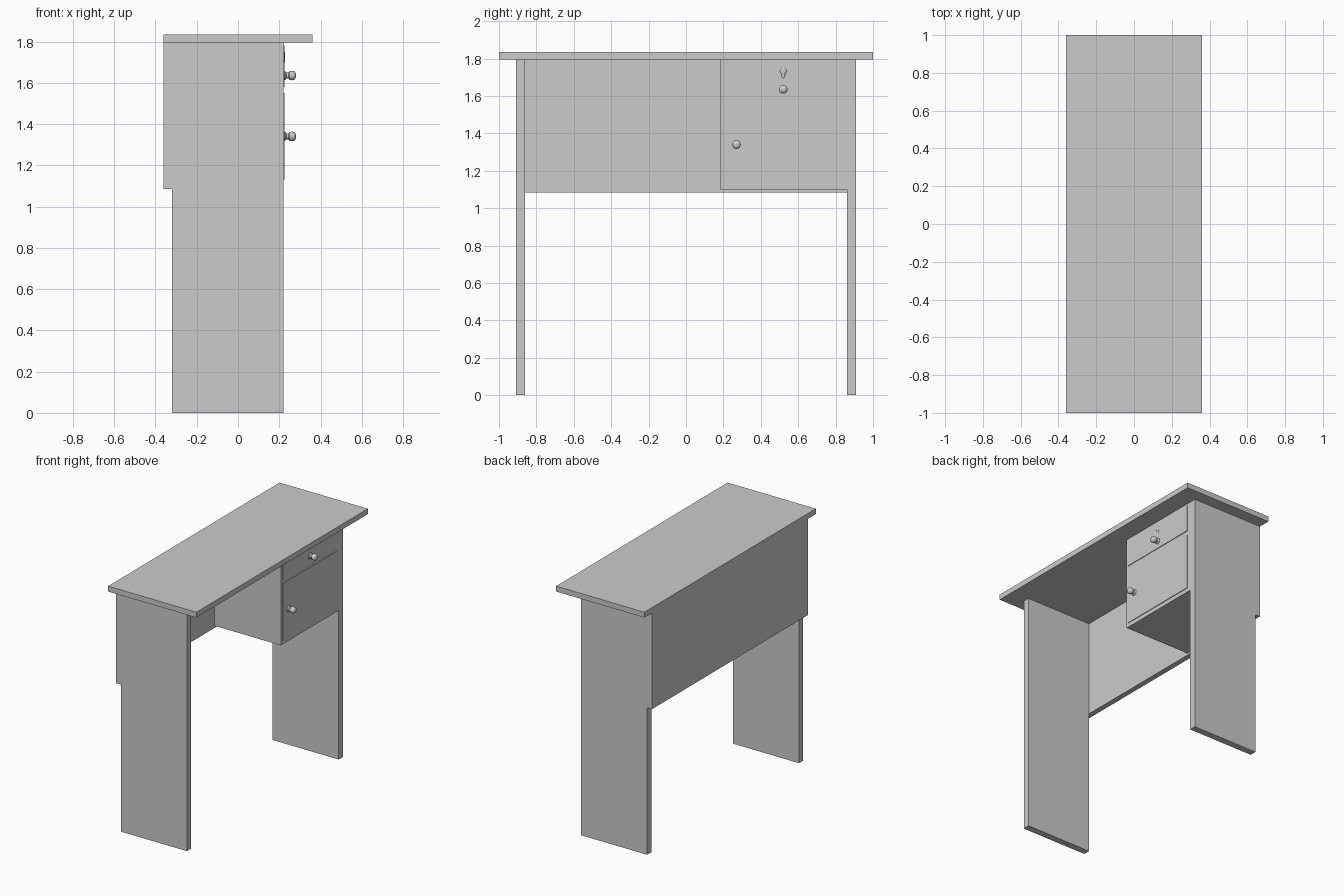
import bpy, bmesh, math
from mathutils import Matrix

if "Cube" in bpy.data.objects:
    bpy.data.objects.remove(bpy.data.objects["Cube"])


def finish(name, bm, smooth=False):
    bmesh.ops.recalc_face_normals(bm, faces=bm.faces)
    me = bpy.data.meshes.new(name)
    bm.to_mesh(me)
    bm.free()
    ob = bpy.data.objects.new(name, me)
    bpy.context.collection.objects.link(ob)
    if smooth:
        bpy.ops.object.select_all(action='DESELECT')
        ob.select_set(True)
        bpy.context.view_layer.objects.active = ob
        bpy.ops.object.shade_smooth_by_angle(angle=math.radians(40))
    return ob


def box(name, x, y, z):
    bm = bmesh.new()
    bmesh.ops.create_cube(bm, size=1)
    for v in bm.verts:
        v.co = [r[0] + (c + 0.5) * (r[1] - r[0]) for c, r in zip(v.co, (x, y, z))]
    return finish(name, bm)


def knob(name, y, z):
    # profile of (distance out from the front, radius), spun about x
    profile = [(0, 0), (0, .022), (.006, .022), (.012, .015), (.022, .015),
               (.028, .022), (.045, .023), (.053, .019), (.058, .010), (.060, 0)]
    bm = bmesh.new()
    vs = [bm.verts.new((px, 0, r)) for px, r in profile]
    es = [bm.edges.new(p) for p in zip(vs, vs[1:])]
    bmesh.ops.spin(bm, geom=vs + es, cent=(0, 0, 0), axis=(1, 0, 0),
                   angle=math.tau, steps=24)
    bmesh.ops.remove_doubles(bm, verts=bm.verts, dist=1e-5)
    bmesh.ops.translate(bm, verts=bm.verts, vec=(.222, y, z))
    return finish(name, bm, True)


# Table top, side legs and back panel
box("table_top", (-.36, .36), (-1, 1), (1.795, 1.835))
for name, s in (("left_leg", -1), ("right_leg", 1)):
    box(name, (-.32, .22), sorted((s * .86, s * .91)), (0, 1.795))
box("back_panel", (-.36, -.32), (-.91, .91), (1.085, 1.795))

# Cabinet hung against one leg, with slightly raised fronts
box("cabinet", (-.32, .22), (.185, .86), (1.10, 1.795))
box("drawer_front", (.20, .225), (.205, .83), (1.58, 1.78))
box("door_front", (.20, .225), (.205, .83), (1.13, 1.55))

# Knobs
knob("drawer_knob", .52, 1.635)
knob("door_knob", .27, 1.34)

# Keyhole plate: shallow round boss with a narrower tail
bm = bmesh.new()
for r_y, r_z, z in ((.018, .018, 1.734), (.010, .022, 1.715)):
    bmesh.ops.create_uvsphere(
        bm, u_segments=16, v_segments=10, radius=1,
        matrix=Matrix.Translation((.223, .52, z)) @ Matrix.Diagonal((.006, r_y, r_z, 1)))
finish("keyhole_plate", bm, True)
